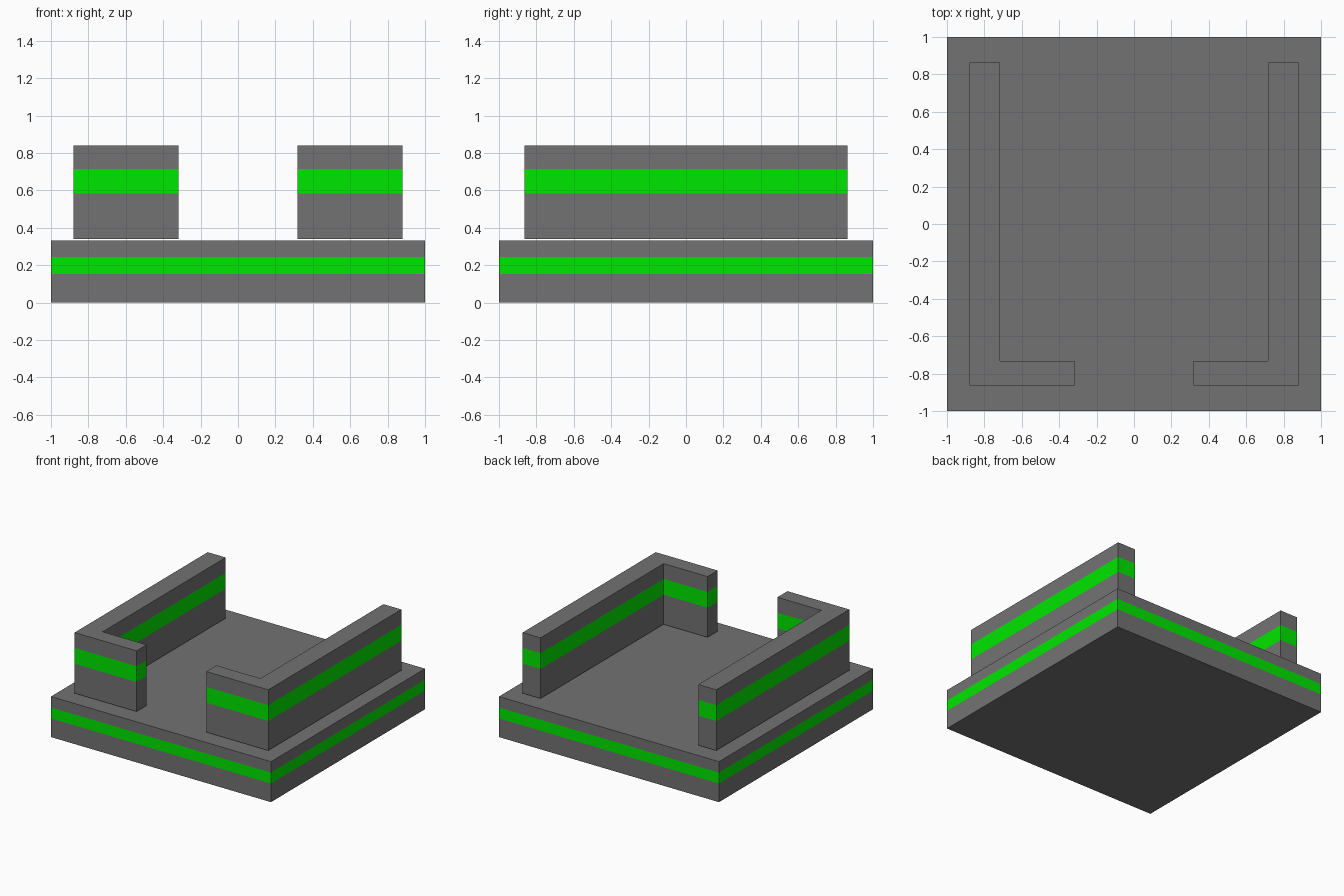
import bpy, bmesh

if "Cube" in bpy.data.objects:
    bpy.data.objects.remove(bpy.data.objects["Cube"])


def material(name, color):
    m = bpy.data.materials.new(name)
    m.diffuse_color = color
    m.use_nodes = True
    m.node_tree.nodes["Principled BSDF"].inputs["Base Color"].default_value = m.diffuse_color
    return m


GREY = material("dark_grey", (0.171, 0.171, 0.171, 1))
GREEN = material("green_band", (0.0, 0.8, 0.0, 1))


def banded_prism(name, outline, levels):
    """Extrude an outline through the levels; the middle layer is green."""
    bm = bmesh.new()
    rings = [[bm.verts.new((x, y, z)) for x, y in outline] for z in levels]
    n = len(outline)
    bm.faces.new(rings[0])
    bm.faces.new(rings[-1])
    for layer, (low, high) in enumerate(zip(rings, rings[1:])):
        for i in range(n):
            j = (i + 1) % n
            face = bm.faces.new((low[i], low[j], high[j], high[i]))
            face.material_index = 1 if layer == 1 else 0
    bmesh.ops.recalc_face_normals(bm, faces=bm.faces)
    mesh = bpy.data.meshes.new(name)
    bm.to_mesh(mesh)
    bm.free()
    mesh.materials.append(GREY)
    mesh.materials.append(GREEN)
    obj = bpy.data.objects.new(name, mesh)
    bpy.context.collection.objects.link(obj)
    return obj


# Square base slab
banded_prism("base", [(-1, -1), (1, -1), (1, 1), (-1, 1)],
             (0, 0.153, 0.243, 0.333))

# L-shaped walls with a doorway between them at the front
L_SHAPE = [(0.317, -0.864), (0.88, -0.864), (0.88, 0.864),
           (0.717, 0.864), (0.717, -0.733), (0.317, -0.733)]
for side, s in (("right", 1), ("left", -1)):
    banded_prism(side + "_wall", [(s * x, y) for x, y in L_SHAPE],
                 (0.34, 0.583, 0.713, 0.839))
